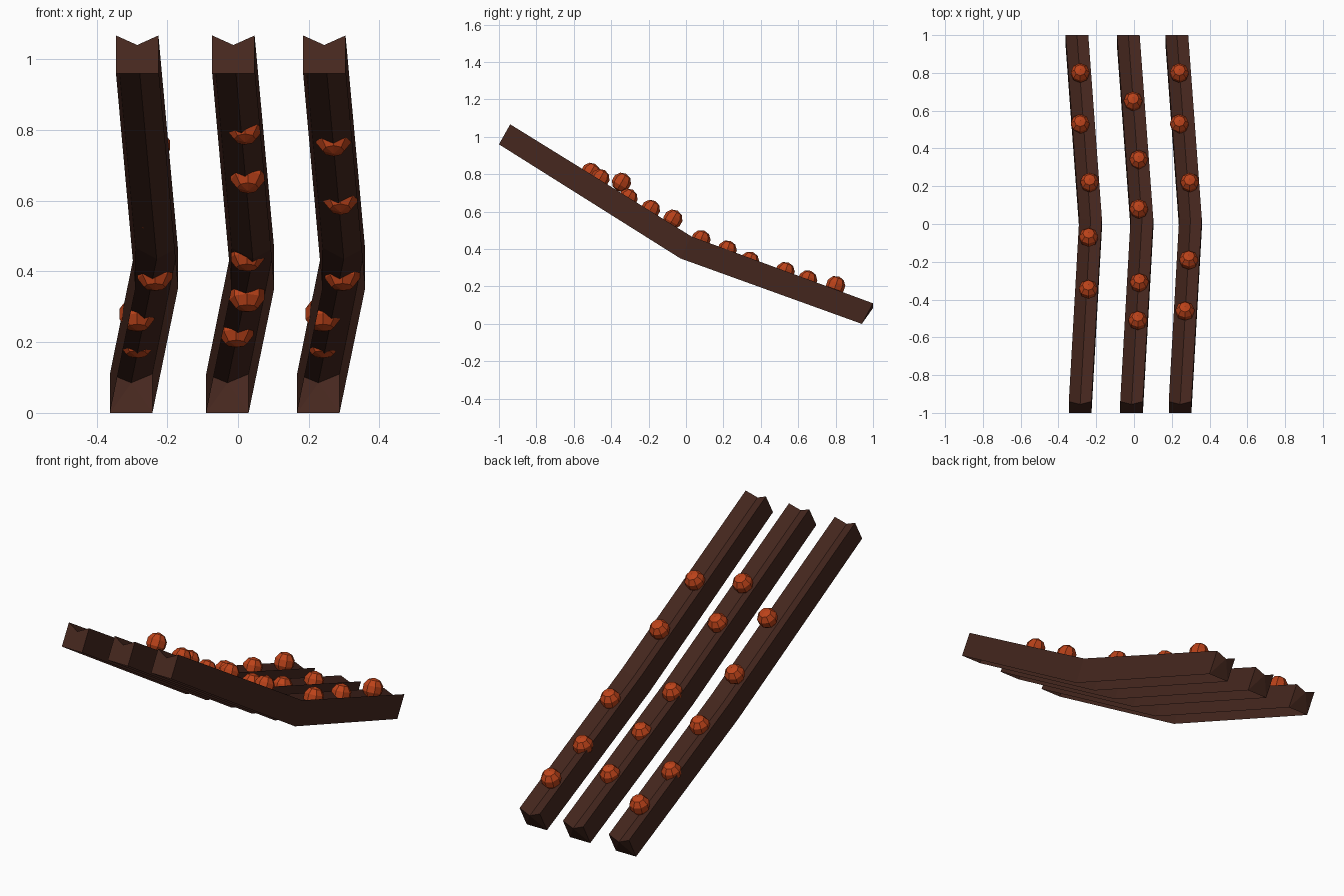
import bpy, bmesh, math
from mathutils import Matrix

if "Cube" in bpy.data.objects:
    bpy.data.objects.remove(bpy.data.objects["Cube"])


def material(name, rgb):
    m = bpy.data.materials.new(name)
    m.diffuse_color = (*rgb, 1)
    m.use_nodes = True
    m.node_tree.nodes["Principled BSDF"].inputs["Base Color"].default_value = m.diffuse_color
    return m


wood = material("dark_wood", (0.06, 0.02, 0.013))
orange = material("orange", (0.5, 0.055, 0.01))


def add_object(name, bm, mat):
    mesh = bpy.data.meshes.new(name)
    bm.to_mesh(mesh)
    bm.free()
    mesh.materials.append(mat)
    ob = bpy.data.objects.new(name, mesh)
    bpy.context.collection.objects.link(ob)


# Stations along a chute: centre x, then (y, z) of the base, rim and valley
HALF = 0.06
STATIONS = [
    (-0.013, (-1.0, 0.96), (-0.94, 1.067), (-0.955, 1.04)),
    (0.042, (-0.03, 0.35), (0.03, 0.467), (0.018, 0.435)),
    (-0.03, (0.94, 0.0), (1.0, 0.11), (1.0, 0.085)),
]


def chute(name, x0):
    # Bent V-groove trough: open underneath, closed at both ends
    bm = bmesh.new()
    rows = []
    for cx, base, rim, valley in STATIONS:
        c = x0 + cx
        pts = [(c - HALF, *base), (c - HALF, *rim), (c, *valley),
               (c + HALF, *rim), (c + HALF, *base)]
        rows.append([bm.verts.new(p) for p in pts])
    for a, b in zip(rows, rows[1:]):
        for i in range(4):
            bm.faces.new((a[i], b[i], b[i + 1], a[i + 1]))
    # End caps, split at the valley
    for r, flip in ((rows[0], False), (rows[-1], True)):
        for tri in ((0, 1, 2), (0, 2, 4), (2, 3, 4)):
            f = bm.faces.new([r[i] for i in tri])
            if flip:
                f.normal_flip()
    # Wind outward: the first wall must face -x
    bm.normal_update()
    wall = next(f for f in bm.faces if len(f.verts) == 4)
    bmesh.ops.recalc_face_normals(bm, faces=bm.faces)
    if wall.normal.x > 0:
        bmesh.ops.reverse_faces(bm, faces=bm.faces)
    add_object(name, bm, wood)


def ball(name, loc):
    # Low-poly ball tilted to follow the slope
    bm = bmesh.new()
    tilt = math.radians(-30 if loc[1] < 0 else -20)
    bmesh.ops.create_uvsphere(
        bm, u_segments=8, v_segments=5, radius=0.052,
        matrix=Matrix.Translation(loc) @ Matrix.Rotation(tilt, 4, 'X'))
    add_object(name, bm, orange)


# Three parallel chutes
for side, x0 in (("left", -0.272), ("middle", 0.0), ("right", 0.257)):
    chute(side + "_chute", x0)

# Balls resting in each groove
BALLS = {
    "left": [(-0.285, 0.80, 0.205), (-0.285, 0.53, 0.28), (-0.235, 0.22, 0.395),
             (-0.24, -0.07, 0.56), (-0.242, -0.345, 0.757)],
    "middle": [(-0.005, 0.65, 0.235), (0.025, 0.34, 0.335), (0.025, 0.08, 0.45),
               (0.028, -0.31, 0.672), (0.02, -0.51, 0.81)],
    "right": [(0.24, 0.80, 0.205), (0.24, 0.53, 0.28), (0.295, 0.22, 0.395),
              (0.29, -0.19, 0.612), (0.27, -0.46, 0.777)],
}
for side, spots in BALLS.items():
    for i, loc in enumerate(spots, 1):
        ball(f"{side}_ball_{i}", loc)
